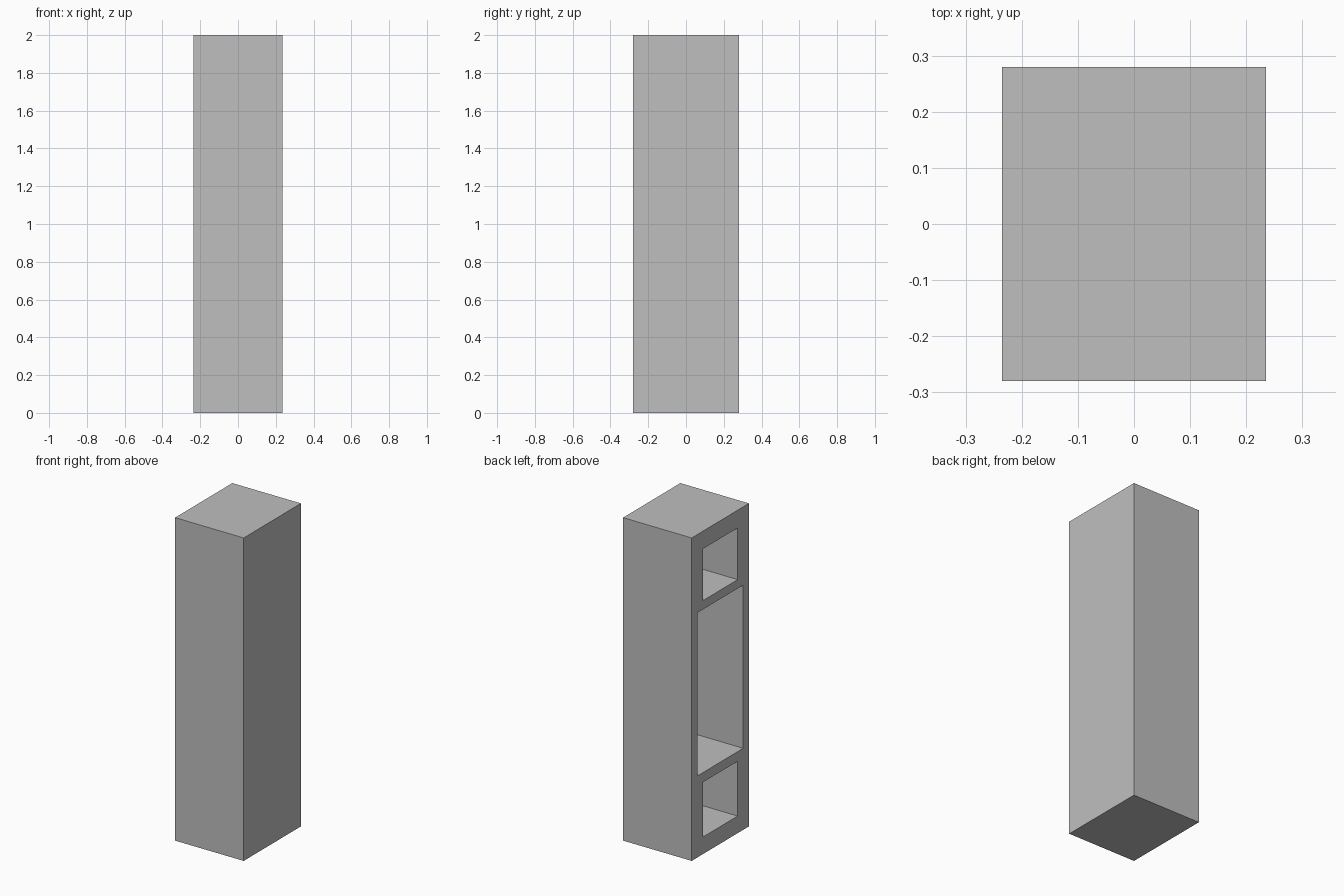
import bpy

cube = bpy.data.objects.get("Cube")
if cube:
    bpy.data.objects.remove(cube, do_unlink=True)

WIDTH, DEPTH, HEIGHT = 0.47, 0.56, 2.0

grey = bpy.data.materials.new("light grey")
grey.use_nodes = True
grey.diffuse_color = (0.52, 0.52, 0.52, 1)
grey.node_tree.nodes["Principled BSDF"].inputs["Base Color"].default_value = grey.diffuse_color


def box(name, low, high):
    """Box spanning two opposite corners."""
    centre = [(a + b) / 2 for a, b in zip(low, high)]
    size = [b - a for a, b in zip(low, high)]
    bpy.ops.mesh.primitive_cube_add(size=1, location=centre)
    obj = bpy.context.object
    obj.name = name
    obj.scale = size
    bpy.ops.object.transform_apply(location=True, rotation=False, scale=True)
    obj.data.materials.append(grey)
    return obj


# Solid cabinet body
body = box("cabinet_body", (-WIDTH / 2, -DEPTH / 2, 0), (WIDTH / 2, DEPTH / 2, HEIGHT))

# Open compartments on one side: name, bottom, top, wall thickness
compartments = [
    ("lower_compartment", 0.106, 0.445, 0.11),
    ("middle_compartment", 0.505, 1.515, 0.056),
    ("upper_compartment", 1.57, 1.89, 0.11),
]
for name, bottom, top, wall in compartments:
    cutter = box(name + "_cutter",
                 (-WIDTH / 2 - 0.1, -DEPTH / 2 + wall, bottom),
                 (WIDTH / 2 - wall, DEPTH / 2 - wall, top))
    cutter.hide_render = True
    cut = body.modifiers.new(name, "BOOLEAN")
    cut.operation = "DIFFERENCE"
    cut.solver = "EXACT"
    cut.object = cutter
    bpy.context.view_layer.objects.active = body
    bpy.ops.object.modifier_apply(modifier=cut.name)
    bpy.data.objects.remove(cutter, do_unlink=True)
